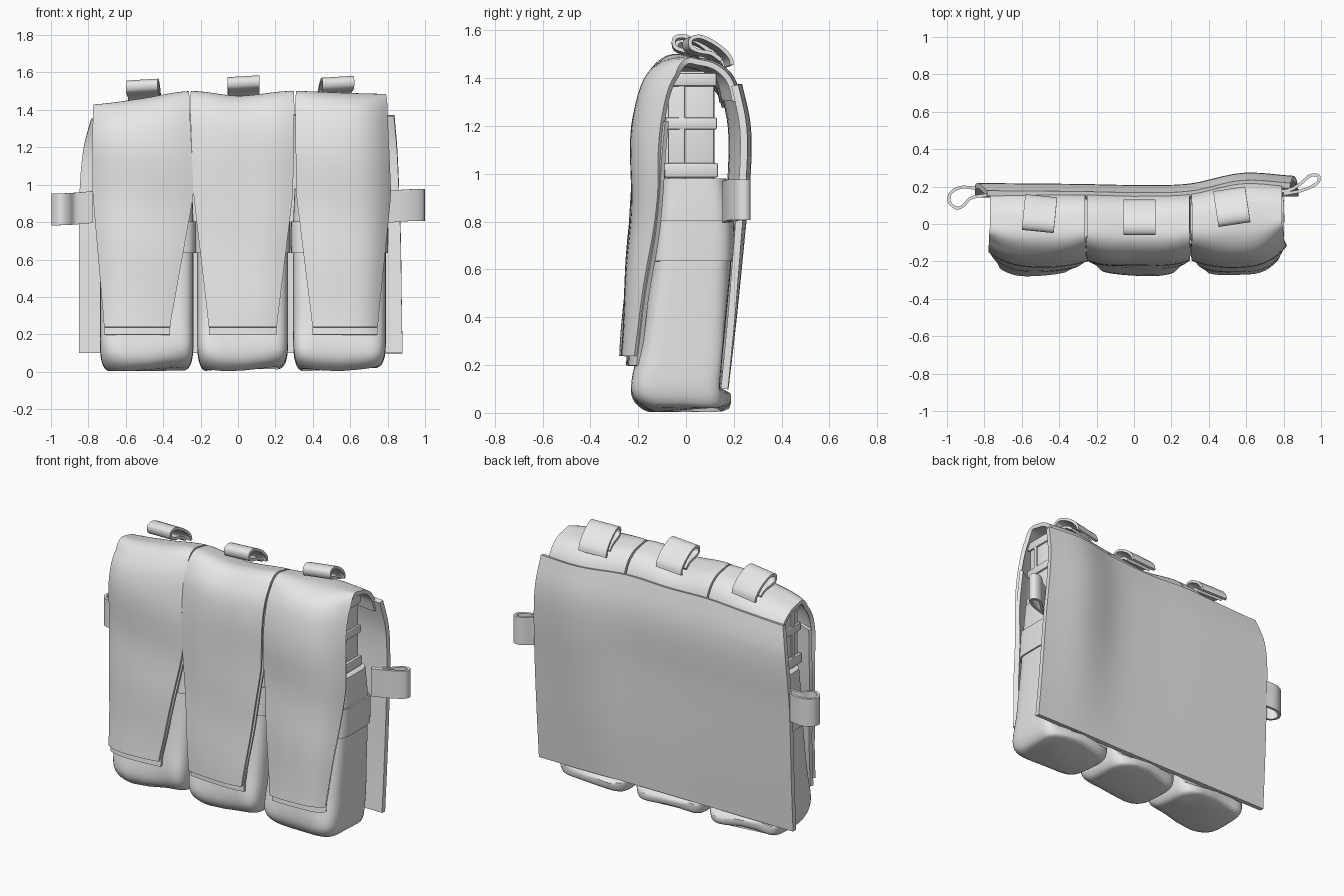
import bpy, bmesh, math
from math import sin, cos, pi

cube = bpy.data.objects.get("Cube")
if cube:
    bpy.data.objects.remove(cube, do_unlink=True)

GREY = (0.8, 0.8, 0.8, 1)
fabric = bpy.data.materials.new("plain grey")
fabric.use_nodes = True
fabric.diffuse_color = GREY
fabric.node_tree.nodes["Principled BSDF"].inputs["Base Color"].default_value = GREY


def clamp(t):
    return max(0.0, min(1.0, t))


def mix(a, b, t):
    return a + (b - a) * t


def curve(t, pts):
    """Smooth curve through evenly spaced points, t in 0..1."""
    n = len(pts) - 1
    f = clamp(t) * n
    i = min(int(f), n - 1)
    f -= i
    a, b, c, d = (pts[max(0, min(n, k))] for k in (i - 1, i, i + 1, i + 2))
    return tuple(0.5 * (2 * q + (r - p) * f + (2 * p - 5 * q + 4 * r - s) * f * f
                        + (3 * q - p - 3 * r + s) * f ** 3)
                 for p, q, r, s in zip(a, b, c, d))


def table(t, values):
    return curve(t, [(v,) for v in values])[0]


def finish(name, bm, thick=0, bevel=0):
    bmesh.ops.recalc_face_normals(bm, faces=bm.faces)
    mesh = bpy.data.meshes.new(name)
    bm.to_mesh(mesh)
    bm.free()
    mesh.materials.append(fabric)
    ob = bpy.data.objects.new(name, mesh)
    bpy.context.scene.collection.objects.link(ob)
    bpy.ops.object.select_all(action="DESELECT")
    ob.select_set(True)
    bpy.context.view_layer.objects.active = ob
    if thick:
        mod = ob.modifiers.new("thickness", "SOLIDIFY")
        mod.thickness, mod.offset = thick, 0
        bpy.ops.object.modifier_apply(modifier=mod.name)
    if bevel:
        mod = ob.modifiers.new("soft edges", "BEVEL")
        mod.width, mod.segments = bevel, 2
        bpy.ops.object.modifier_apply(modifier=mod.name)
    bpy.ops.object.shade_smooth_by_angle(angle=math.radians(40))


def surface(name, fn, nu, nv, thick=0, closed=False, caps=False):
    """Grid surface from fn(u, v); closed joins it round in u."""
    bm = bmesh.new()
    cols = nu if closed else nu + 1
    rows = [[bm.verts.new(fn(i / nu, j / nv)) for i in range(cols)]
            for j in range(nv + 1)]
    for a, b in zip(rows, rows[1:]):
        for i in range(nu):
            k = (i + 1) % cols
            bm.faces.new((a[i], a[k], b[k], b[i]))
    if caps:
        bm.faces.new(rows[0])
        bm.faces.new(rows[-1])
    finish(name, bm, thick)


def box(name, x, y, z, bevel=0.008):
    bm = bmesh.new()
    bmesh.ops.create_cube(bm, size=1)
    for v in bm.verts:
        for k, (lo, hi) in enumerate((x, y, z)):
            v.co[k] = lo if v.co[k] < 0 else hi
    finish(name, bm, bevel=bevel)


def back_wave(x):
    """Sideways waviness of the back."""
    return table((x + 0.85) / 1.72, (-.05, -.052, -.055, -.06, -.053, .005, -.012))


def top_dip(x, z):
    """Uneven height of the top edge."""
    return clamp((z - 1.2) / 0.25) * table(
        (x + 0.78) / 1.57, (-.072, -.04, 0, -.025, 0, -.008, -.015))


# Back panel, leaning in at the top
PANEL = [(.162, .1), (.195, .4), (.225, .72), (.25, 1.0), (.25, 1.2), (.214, 1.375)]


def back_panel(u, v):
    y, z = curve(v, PANEL)
    left = table(v, (-.85, -.85, -.85, -.845, -.825, -.785))
    right = table(v, (.88, .875, .87, .86, .85, .835))
    x = mix(left, right, u)
    return x, y + back_wave(x) * clamp(z / 0.9), z + 0.5 * top_dip(x, z)


surface("back_panel", back_panel, 32, 24, thick=0.03)

# Flaps running from the back, over the top and down the front
FLAP = [(.212, 1.31), (.193, 1.39), (.15, 1.447), (.08, 1.478), (-.06, 1.483),
        (-.165, 1.4), (-.212, 1.2), (-.218, .9), (-.238, .6), (-.264, .238)]
LINING = [(-.16, 1.22), (-.175, .95), (-.195, .65), (-.22, .4), (-.237, .197)]


def make_flap(name, top, mid, low, bows, path, seed, thick):
    def fn(u, v):
        y, z = curve(v, path)
        t = clamp((0.95 - z) / 0.7)
        k = clamp((1.4 - z) / 0.45)
        edge = [mix(mix(top[i], mid[i], k), low[i], t) for i in (0, 1)]
        x = mix(edge[0], edge[1], u)
        front = clamp((0.05 - y) / 0.2)
        s = abs(2 * u - 1)
        y += front * bows[u > 0.5] * mix(1, 0.5, t) * s ** 3
        y += (1 - front) * back_wave(x)
        y += front * 0.006 * sin(5 * z + 9 * x + seed) * sin(7 * z - 6 * x)
        return x, y, z + top_dip(x, z)
    surface(name, fn, 16, 45, thick)


SPECS = [("right", (-.77, -.262), (-.77, -.24), (-.71, -.365), (.075, .03)),
         ("middle", (-.252, .298), (-.235, .29), (-.155, .205), (.03, .03)),
         ("left", (.31, .79), (.315, .81), (.40, .74), (.03, .11))]
for n, (side, top, mid, low, bows) in enumerate(SPECS):
    make_flap(side + "_flap", top, mid, low, bows, FLAP, n * 2, 0.024)
    make_flap(side + "_flap_lining", top, mid, low, [b * 0.7 for b in bows],
              LINING, n * 2, 0.02)

# Pouches: rounded boxes with soft, slightly creased bottoms
HEIGHTS = (.015, .03, .07, .14, .3, .6, .8, .98)
FRONTS = (-.14, -.175, -.212, -.22, -.19, -.145, -.125, -.108)
BACKS = (.15, .172, .178, .175, .18, .19, .19, .17)
WIDTHS = (.82, .9, .97, 1.0, 1.0, 1.0, 1.0, .97)


def pouch_shape(cx, half, lo=0.0, hi=1.0, grow=0.0):
    def fn(u, v):
        t = mix(lo, hi, v)
        a = 2 * pi * u
        cs, sn = (math.copysign(abs(f(a)) ** 0.38, f(a)) for f in (cos, sin))
        z, front, back = (table(t, vals) for vals in (HEIGHTS, FRONTS, BACKS))
        x = cx + cs * (half * table(t, WIDTHS) + grow)
        y = (front + back) / 2 + sn * ((back - front) / 2 + grow)
        crease = 0.012 * clamp((0.35 - z) / 0.25)
        y += crease * sin(14 * x + 9 * z)
        # stay in front of the back panel above its lower edge
        limit = 0.13 + 0.09 * z + back_wave(x) * clamp(z / 0.9)
        y = min(y, limit + 0.1 * clamp((0.1 - z) / 0.06))
        return x, y, z + crease * sin(11 * x + 8 * y)
    return fn


POUCHES = [("right", -.488, .25), ("middle", .025, .243), ("left", .543, .248)]
for side, cx, half in POUCHES:
    surface(side + "_pouch", pouch_shape(cx, half), 48, 28, closed=True, caps=True)
    surface(side + "_pouch_band", pouch_shape(cx, half, .735, .86, .007),
            48, 3, thick=0.01, closed=True)
    # Ribbed magazine standing in the pouch, kept under the flap
    w = 0.195
    top = 1.435 + min(top_dip(cx - w, 1.45), top_dip(cx + w, 1.45))
    shift = 0.8 * back_wave(cx)
    front, back = shift - .075, shift + .118
    box(side + "_magazine", (cx - w, cx + w), (front, back), (.9, top - .03))
    box(side + "_magazine_rib", (cx - w - .008, cx + w + .008),
        (front + .045, front + .07), (.9, top - .05), .004)
    for label, low, high, grow in (("lower_band", .985, 1.045, .016),
                                   ("upper_band", 1.185, 1.235, .012),
                                   ("cap", top - .055, top, .01)):
        box(side + "_magazine_" + label, (cx - w - grow, cx + w + grow),
            (front - grow, back + grow), (low, high))

# Webbing loops on the top edge
LOOP = [(.135, 1.45), (.125, 1.485), (.08, 1.53), (.01, 1.567), (-.035, 1.56),
        (-.035, 1.525), (.0, 1.508), (.05, 1.498), (.09, 1.47)]


def make_top_loop(name, cx, shift, lift, yaw):
    def fn(u, v):
        y, z = curve(v, LOOP)
        x = (u - 0.5) * 0.17
        return cx + x - yaw * (y - 0.1), y + yaw * x + shift, z + lift + 0.06 * x
    surface(name, fn, 4, 36, thick=0.016)


make_top_loop("right_top_loop", -.5, .008, -.015, -.1)
make_top_loop("middle_top_loop", .03, -.012, .003, 0)
make_top_loop("left_top_loop", .515, .045, 0, .15)

# Webbing loops on the sides
SIDE_LOOPS = {
    "left_side_loop": [(.79, .175), (.84, .185), (.89, .215), (.94, .258), (.985, .258),
                       (.985, .225), (.94, .195), (.88, .175), (.8, .16)],
    "right_side_loop": [(-.78, .18), (-.86, .193), (-.93, .195), (-.98, .165),
                        (-.988, .12), (-.95, .085), (-.91, .1), (-.87, .14), (-.78, .155)]}
for name, path in SIDE_LOOPS.items():
    def fn(u, v, path=path):
        x, y = curve(v, path)
        return x, y, mix(.795, .965, u) + 0.012 * sin(8 * x)
    surface(name, fn, 4, 36, thick=0.016)
